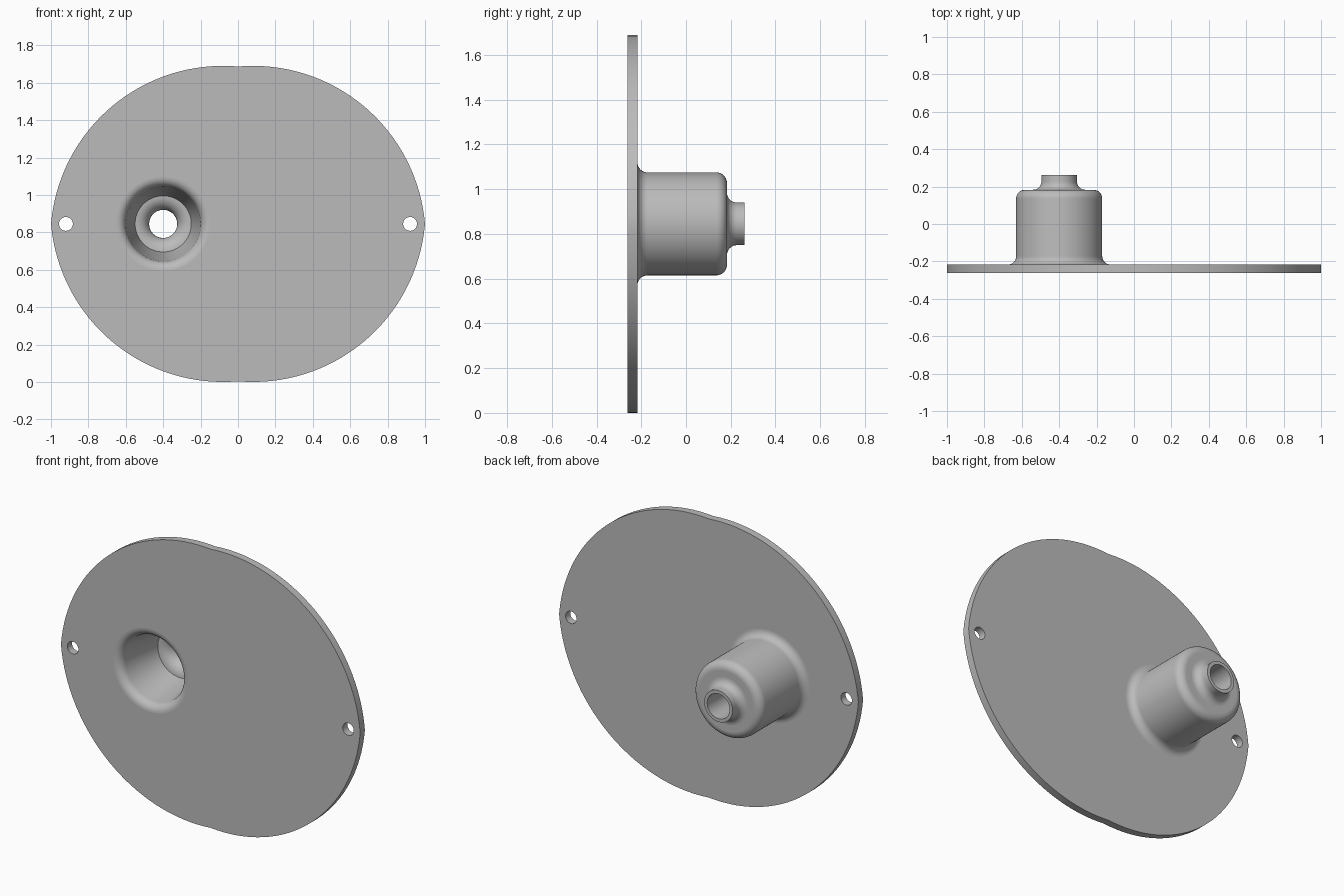
import bpy
import bmesh
from math import sin, cos, pi, radians, asin, acos

cube = bpy.data.objects.get("Cube")
if cube:
    bpy.data.objects.remove(cube, do_unlink=True)

FRONT, BACK = -0.262, -0.217       # plate faces in y
MID = 0.845                        # height of the centre line
CUP_X = -0.4                       # cup axis
SEG = 96


def arc(cx, cy, r, a0, a1, n=8):
    """Points along a circular arc, angles in degrees."""
    return [(cx + r * cos(radians(a0 + (a1 - a0) * i / n)),
             cy + r * sin(radians(a0 + (a1 - a0) * i / n))) for i in range(n + 1)]


def circle(cx, r, n):
    return [(cx + r * cos(2 * pi * i / n), MID + r * sin(2 * pi * i / n)) for i in range(n)]


def add_loop(bm, points, y):
    return [bm.verts.new((x, y, z)) for x, z in points]


def bridge(bm, a, b):
    n = len(a)
    for i in range(n):
        bm.faces.new((a[i], a[(i + 1) % n], b[(i + 1) % n], b[i]))


# Plate outline: four quarter arcs whose centres sit off the middle
OFF, RAD = 0.08, 0.923
drop = RAD - MID
a0, a1 = asin(drop / RAD), acos(-OFF / RAD)
N = 32
quarter = [(OFF + RAD * cos(a0 + (a1 - a0) * i / N),
            -drop + RAD * sin(a0 + (a1 - a0) * i / N)) for i in range(N + 1)]
quarter[0], quarter[-1] = (1.0, 0.0), (0.0, quarter[-1][1])
half = quarter + [(-x, z) for x, z in reversed(quarter[:-1])]
outline = half + [(-x, -z) for x, z in half[1:-1]]
outline = [(x, z + MID) for x, z in outline]

# Cup section as (radius, y), from the front mouth through the bore and round to the back
profile = arc(0.25, FRONT + 0.05, 0.05, 270, 180)           # flared mouth
profile += arc(0.15, 0.02 + 0.075, 0.075, 270, 180)         # floor rounding into the hole
profile += [(0.075, 0.262), (0.095, 0.262)]                 # neck rim
profile += arc(0.14, 0.228, 0.045, 180, 270)                # neck fillet
profile += arc(0.183, 0.136, 0.047, 90, 0)                  # shoulder
profile += arc(0.275, BACK + 0.045, 0.045, 180, 270)        # base fillet
mouth, base = profile[0][0], profile[-1][0]

bm = bmesh.new()

# Flat plate faces with openings, and walls of the rim and screw holes
screw_holes = [circle(side * 0.92, 0.037, 32) for side in (-1, 1)]
walls = []
for y, r in ((FRONT, mouth), (BACK, base)):
    loops = [add_loop(bm, p, y) for p in [outline] + screw_holes]
    walls.append(loops)
    edges = []
    for loop in loops + [add_loop(bm, circle(CUP_X, r, SEG), y)]:
        edges += [bm.edges.new((loop[i - 1], loop[i])) for i in range(len(loop))]
    bmesh.ops.triangle_fill(bm, use_beauty=True, use_dissolve=False, edges=edges,
                            normal=(0, -1 if y == FRONT else 1, 0))
flat_count = len(bm.faces)
for front_loop, back_loop in zip(*walls):
    bridge(bm, front_loop, back_loop)

# Revolved cup
rings = [add_loop(bm, circle(CUP_X, r, SEG), y) for r, y in profile]
for a, b in zip(rings, rings[1:]):
    bridge(bm, a, b)

bmesh.ops.remove_doubles(bm, verts=bm.verts, dist=0.0001)
bmesh.ops.recalc_face_normals(bm, faces=bm.faces)
mesh = bpy.data.meshes.new("flanged_cup_plate")
bm.to_mesh(mesh)
bm.free()
plate = bpy.data.objects.new("flanged_cup_plate", mesh)
bpy.context.collection.objects.link(plate)

# Grey material
grey = bpy.data.materials.new("plain_grey")
grey.use_nodes = True
color = (0.5, 0.5, 0.5, 1.0)
grey.diffuse_color = color
grey.node_tree.nodes["Principled BSDF"].inputs["Base Color"].default_value = color
mesh.materials.append(grey)

# Smooth curved walls, keep the plate faces flat
bpy.ops.object.select_all(action="DESELECT")
plate.select_set(True)
bpy.context.view_layer.objects.active = plate
bpy.ops.object.shade_smooth_by_angle(angle=radians(30))
for face in mesh.polygons:
    if abs(face.normal.y) > 0.9999:
        face.use_smooth = False
